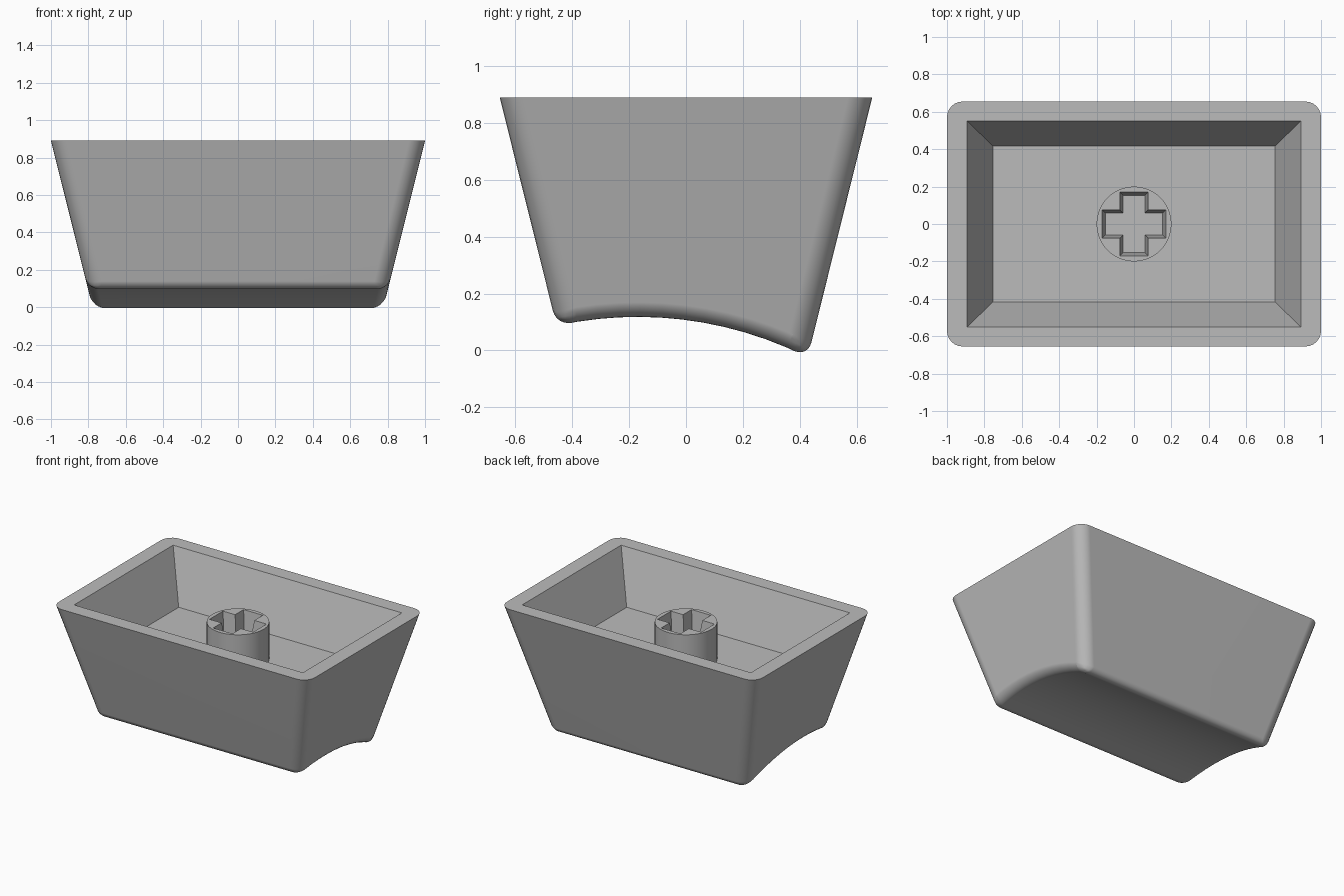
import bpy, bmesh, math

RIM = 0.89      # height of the open rim
FLOOR = 0.54    # height of the cavity floor
STEM_TOP = 0.80
DRAFT = 0.25    # inward slope of the outer walls

if "Cube" in bpy.data.objects:
    bpy.data.objects.remove(bpy.data.objects["Cube"], do_unlink=True)

grey = bpy.data.materials.new("plain grey")
grey.use_nodes = True
grey.diffuse_color = (0.5, 0.5, 0.5, 1)
grey.node_tree.nodes["Principled BSDF"].inputs["Base Color"].default_value = (0.5, 0.5, 0.5, 1)


def loft(name, rings):
    """Closed solid through rings with equal point counts."""
    bm = bmesh.new()
    loops = [[bm.verts.new(p) for p in ring] for ring in rings]
    n = len(loops[0])
    for a, b in zip(loops, loops[1:]):
        for i in range(n):
            j = (i + 1) % n
            bm.faces.new((a[i], a[j], b[j], b[i]))
    bm.faces.new(loops[0])
    bm.faces.new(loops[-1])
    bmesh.ops.recalc_face_normals(bm, faces=bm.faces)
    me = bpy.data.meshes.new(name)
    bm.to_mesh(me)
    bm.free()
    me.materials.append(grey)
    ob = bpy.data.objects.new(name, me)
    bpy.context.collection.objects.link(ob)
    return ob


def select(ob):
    bpy.ops.object.select_all(action='DESELECT')
    bpy.context.view_layer.objects.active = ob
    ob.select_set(True)


def carve(ob, cutter):
    mod = ob.modifiers.new("carve", 'BOOLEAN')
    mod.operation = 'DIFFERENCE'
    mod.solver = 'EXACT'
    mod.object = cutter
    select(ob)
    bpy.ops.object.modifier_apply(modifier=mod.name)
    bpy.data.objects.remove(cutter, do_unlink=True)


def finish(ob):
    select(ob)
    bpy.ops.object.shade_smooth_by_angle(angle=math.radians(30))
    mod = ob.modifiers.new("even shading", 'WEIGHTED_NORMAL')
    mod.keep_sharp = True


def rectangle(x, y, z):
    return [(-x, -y, z), (x, -y, z), (x, y, z), (-x, y, z)]


def cross(reach, half, z):
    pts = []
    for k in range(4):
        c, s = ((1, 0), (0, 1), (-1, 0), (0, -1))[k]
        for x, y in ((reach, -half), (reach, half), (half, half)):
            pts.append((x * c - y * s, x * s + y * c, z))
    return pts


# Shell: tapered side profile with a scooped underside
Y_FRONT, Y_BACK, STEPS = -0.455, 0.428, 12
profile = [(-0.655, RIM)]
for i in range(STEPS + 1):
    y = Y_FRONT + (Y_BACK - Y_FRONT) * i / STEPS
    profile.append((y, 0.118 - 1.33 + math.sqrt(1.33 ** 2 - (y + 0.17) ** 2)))
profile.append((0.655, RIM))
shell = loft("shell", [[(side * (1 - DRAFT * (RIM - z)), y, z) for y, z in profile]
                       for side in (-1, 1)])

# Rounded corners and bottom edges, rim left crisp
me = shell.data
weights = me.attributes.new("bevel_weight_edge", 'FLOAT', 'EDGE')
for e in me.edges:
    a, b = (me.vertices[v].co for v in e.vertices)
    at_rim = (a.z > RIM - 0.01) + (b.z > RIM - 0.01)
    across = a.x * b.x < 0
    end = a.y < Y_FRONT + 0.01 or a.y > Y_BACK - 0.01
    if at_rim == 1:
        weights.data[e.index].value = 1.0
    elif at_rim == 0 and (not across or end):
        weights.data[e.index].value = 0.64
bevel = shell.modifiers.new("rounding", 'BEVEL')
bevel.limit_method = 'WEIGHT'
bevel.width = 0.082
bevel.segments = 6
bevel.use_clamp_overlap = False
select(shell)
bpy.ops.object.modifier_apply(modifier=bevel.name)

# Cavity with sloping walls
carve(shell, loft("cavity_cutter", [rectangle(0.755, 0.417, FLOOR),
                                    rectangle(0.893, 0.552, RIM),
                                    rectangle(0.893, 0.552, RIM + 0.1)]))
finish(shell)

# Round stem with a tapered cross socket
SIDES = 64
stem = loft("stem", [[(0.2 * math.cos(math.tau * i / SIDES), 0.2 * math.sin(math.tau * i / SIDES), z)
                      for i in range(SIDES)] for z in (FLOOR - 0.01, STEM_TOP)])
carve(stem, loft("socket_cutter", [cross(0.152, 0.058, STEM_TOP - 0.13),
                                   cross(0.17, 0.075, STEM_TOP),
                                   cross(0.17, 0.075, STEM_TOP + 0.1)]))
finish(stem)
